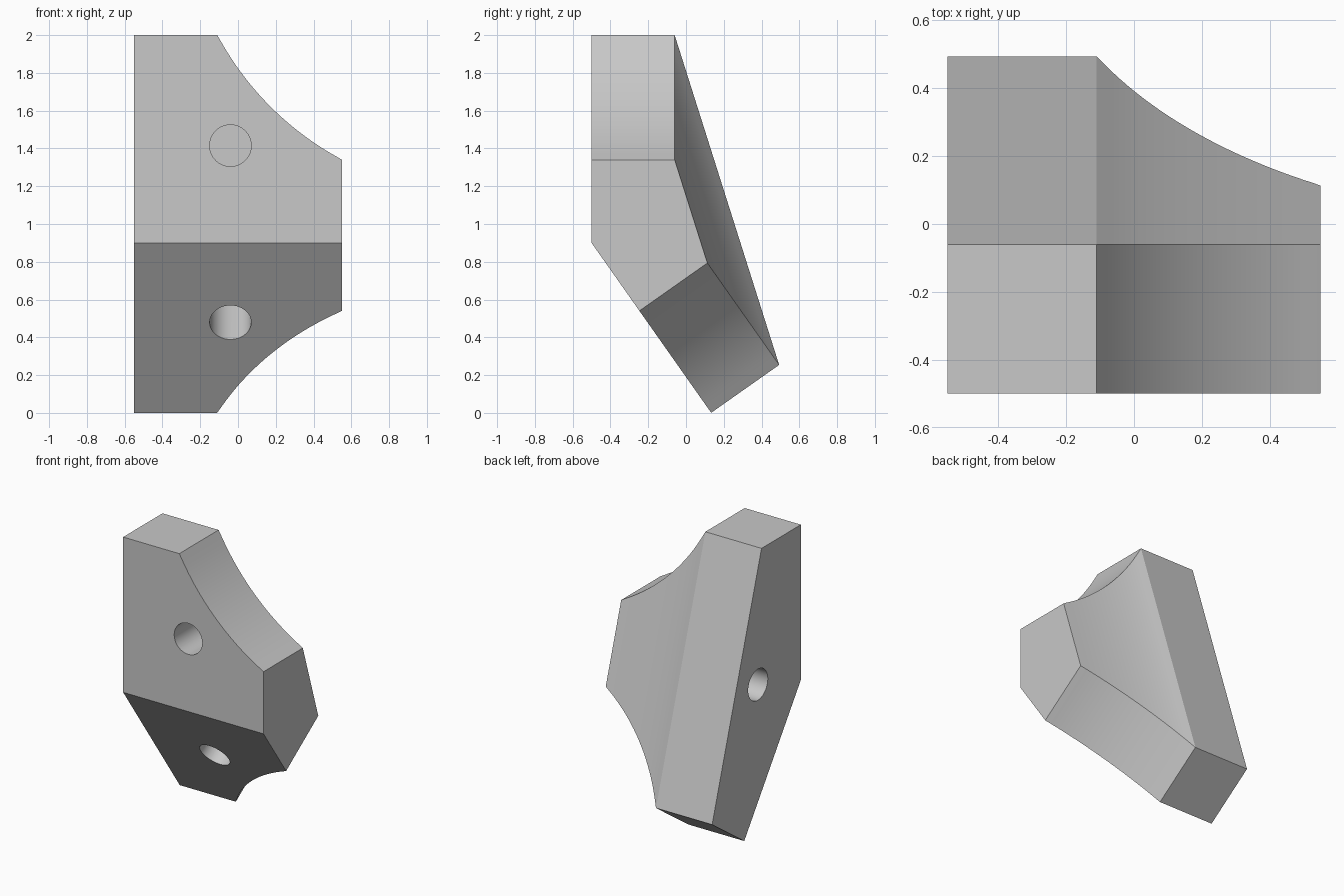
import bpy, bmesh, math
from mathutils import Vector

old = bpy.data.objects.get("Cube")
if old:
    bpy.data.objects.remove(old, do_unlink=True)

grey = bpy.data.materials.new("plain grey")
grey.use_nodes = True
colour = (0.58, 0.58, 0.58, 1)
grey.diffuse_color = colour
grey.node_tree.nodes["Principled BSDF"].inputs["Base Color"].default_value = colour

HALF, THICK, LENGTH, SHORT = 0.55, 0.44, 1.1, 0.44
BEND = Vector((0, -0.5, 0.9))              # front fold line
DOWN = Vector((0, 0.576, -0.818)).normalized()   # along the lower plate
INWARD = Vector((0, -DOWN.z, DOWN.y))      # into the lower plate
UP, BACK, RIGHT = Vector((0, 0, 1)), Vector((0, 1, 0)), Vector((1, 0, 0))
RADIUS, CENTRE = 1.6, 1.853                # concave corner arc


def reach(u):
    """Plate length at distance u from the straight side."""
    return CENTRE - math.sqrt(RADIUS ** 2 - (CENTRE - u) ** 2)


def section(x, length):
    """Five-sided bracket section at x."""
    top, low = BEND + UP * length, BEND + DOWN * length
    ring = [BEND, top, top + BACK * THICK, low + INWARD * THICK, low]
    return [p + RIGHT * x for p in ring]


# Bracket body: sections lofted from the straight side to the narrow side
STEPS = 28
stations = [(-HALF, LENGTH), (SHORT - HALF, LENGTH)]
for i in range(1, STEPS + 1):
    u = SHORT + (LENGTH - SHORT) * i / STEPS
    stations.append((u - HALF, SHORT if i == STEPS else reach(u)))

bm = bmesh.new()
rings = [[bm.verts.new(p) for p in section(x, l)] for x, l in stations]
for a, b in zip(rings, rings[1:]):
    for k in range(5):
        n = (k + 1) % 5
        bm.faces.new((a[k], a[n], b[n], b[k]))
bm.faces.new(rings[0])
bm.faces.new(rings[-1])
bmesh.ops.recalc_face_normals(bm, faces=bm.faces)
mesh = bpy.data.meshes.new("angled_bracket")
bm.to_mesh(mesh)
bm.free()
bracket = bpy.data.objects.new("angled_bracket", mesh)
bpy.context.collection.objects.link(bracket)
mesh.materials.append(grey)


def drill(name, mouth, axis, depth=0.4, radius=0.11):
    """Cut a blind round hole that starts at mouth and runs along axis."""
    bpy.ops.mesh.primitive_cylinder_add(vertices=64, radius=radius, depth=depth * 2, location=mouth)
    cutter = bpy.context.object
    cutter.name = name
    cutter.rotation_euler = axis.to_track_quat('Z', 'Y').to_euler()
    cutter.data.materials.append(grey)
    cutter.hide_render = True
    bpy.context.view_layer.update()
    mod = bracket.modifiers.new(name, 'BOOLEAN')
    mod.operation, mod.solver, mod.object = 'DIFFERENCE', 'EXACT', cutter
    bpy.ops.object.select_all(action='DESELECT')
    bracket.select_set(True)
    bpy.context.view_layer.objects.active = bracket
    bpy.ops.object.modifier_apply(modifier=mod.name)
    bpy.data.objects.remove(cutter, do_unlink=True)


# Bolt holes in the upper plate, lower plate and straight side
across = RIGHT * -0.04
drill("upper_hole_cutter", BEND + across + UP * 0.515, BACK)
drill("lower_hole_cutter", BEND + across + DOWN * 0.515, INWARD)
drill("side_hole_cutter", Vector((-HALF, -0.02, 1.05)), RIGHT)

bpy.ops.object.shade_smooth_by_angle(angle=math.radians(20))
